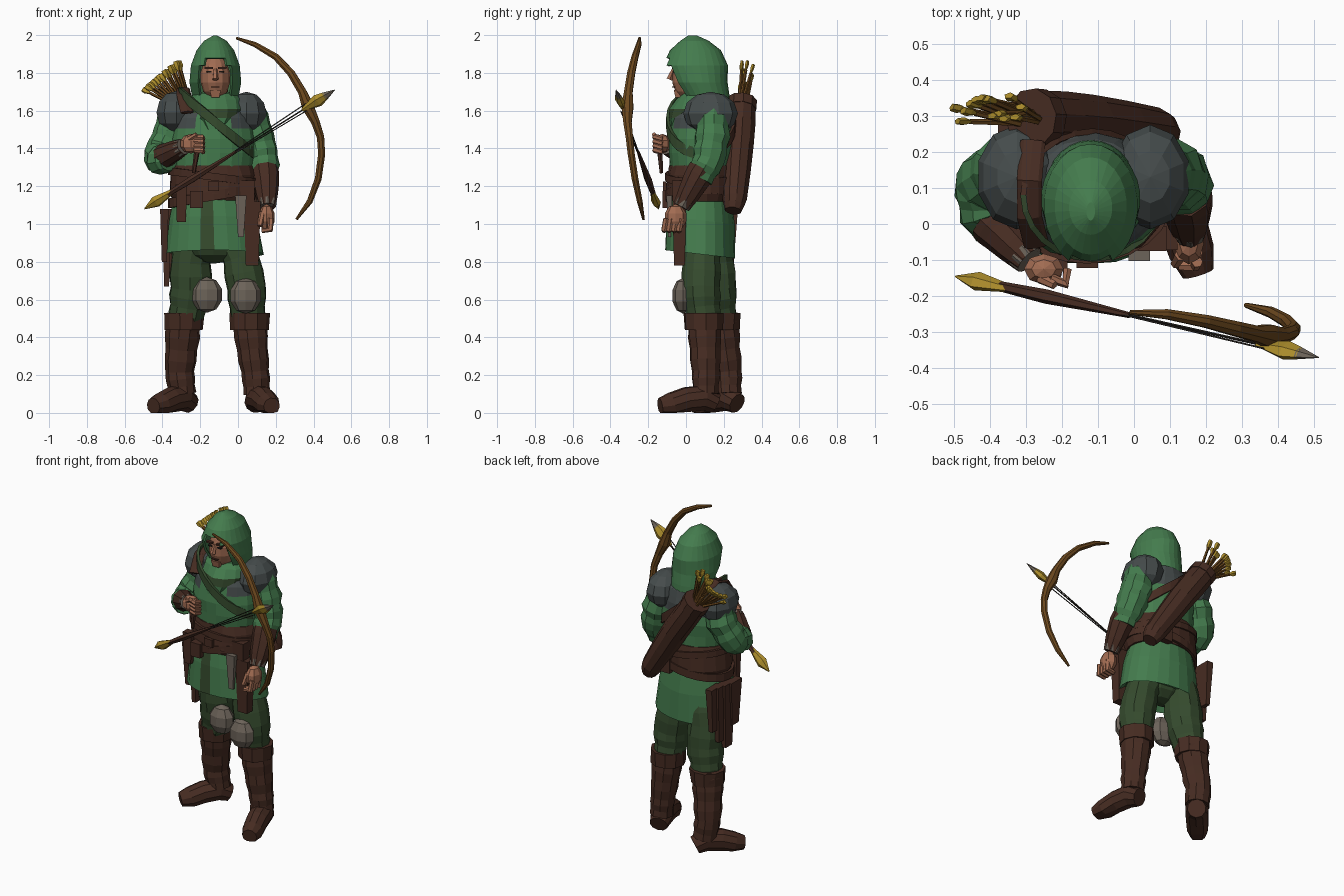
import bpy, bmesh, math, random
from mathutils import Vector

random.seed(4)
if "Cube" in bpy.data.objects:
    bpy.data.objects.remove(bpy.data.objects["Cube"])


def material(name, r, g, b):
    m = bpy.data.materials.new(name)
    m.use_nodes = True
    m.diffuse_color = (r, g, b, 1)
    m.node_tree.nodes["Principled BSDF"].inputs["Base Color"].default_value = (r, g, b, 1)
    return m


GREEN = material("green cloth", .058, .2, .075)
MOSS = material("moss cloth", .036, .07, .027)
BROWN = material("brown leather", .062, .025, .016)
SLATE = material("slate leather", .06, .072, .072)
STONE = material("knee grey", .15, .125, .1)
SKIN = material("skin", .36, .15, .085)
WOOD = material("bow wood", .15, .065, .013)
GOLD = material("gold", .42, .27, .025)
DARK = material("dark", .02, .016, .013)


def finish(name, bm, *mats):
    bmesh.ops.recalc_face_normals(bm, faces=bm.faces)
    me = bpy.data.meshes.new(name)
    bm.to_mesh(me)
    bm.free()
    for m in mats:
        me.materials.append(m)
    ob = bpy.data.objects.new(name, me)
    bpy.context.collection.objects.link(ob)
    return ob


def skin_rings(bm, rings, caps=True):
    for a, b in zip(rings, rings[1:]):
        for i in range(len(a)):
            j = (i + 1) % len(a)
            bm.faces.new((a[i], a[j], b[j], b[i]))
    if caps:
        bm.faces.new(rings[0])
        bm.faces.new(rings[-1])


def subdivide(keys, steps):
    out = []
    for a, b in zip(keys, keys[1:]):
        out += [[p + (q - p) * k / steps for p, q in zip(a, b)] for k in range(steps)]
    return out + [list(keys[-1])]


def tube(name, keys, mat, sides=8, steps=1, wob=0.0, flat=1.0):
    """Round limb along keys of x, y, z, radius; wob adds cloth folds."""
    keys = subdivide(keys, steps)
    pts = [Vector(k[:3]) for k in keys]
    bm, rings = bmesh.new(), []
    side = Vector((1, .1, 0))
    for n, (p, k) in enumerate(zip(pts, keys)):
        d = (pts[min(n + 1, len(pts) - 1)] - pts[max(n - 1, 0)]).normalized()
        side = (side - d * side.dot(d)).normalized()
        up = d.cross(side)
        fold = 1 + wob * (1 if n % 2 else -1)
        ring = []
        for i in range(sides):
            t = math.tau * i / sides
            r = k[3] * fold * (1 + random.uniform(-wob, wob))
            v = p + side * math.cos(t) * r + up * math.sin(t) * r * flat
            v.z = max(v.z, 0)
            ring.append(bm.verts.new(v))
        rings.append(ring)
    skin_rings(bm, rings)
    return finish(name, bm, mat)


def loft(name, keys, *mats, sides=16, wob=0.0, shear=0.0, steps=1):
    """Stacked ellipses, keys of z, x, y, x radius, y radius."""
    bm, rings = bmesh.new(), []
    for z, x, y, rx, ry in subdivide(keys, steps):
        ring = []
        for i in range(sides):
            t = math.tau * (i + .5) / sides
            w = 1 + random.uniform(-wob, wob)
            ring.append(bm.verts.new((x + rx * w * math.cos(t), y + ry * w * math.sin(t),
                                      z - shear * math.sin(t))))
        rings.append(ring)
    skin_rings(bm, rings)
    return finish(name, bm, *mats)


def ball(name, c, r, mat, seg=10):
    bm = bmesh.new()
    bmesh.ops.create_uvsphere(bm, u_segments=seg, v_segments=max(5, seg // 2 + 1), radius=1)
    for v in bm.verts:
        v.co = Vector(c) + Vector([a * b for a, b in zip(v.co, r)])
    return finish(name, bm, mat)


def box(name, c, s, mat, taper=1.0):
    bm = bmesh.new()
    bmesh.ops.create_cube(bm, size=1)
    for v in bm.verts:
        k = taper if v.co.z < 0 else 1
        v.co = Vector(c) + Vector((v.co.x * s[0] * k, v.co.y * s[1] * k, v.co.z * s[2]))
    return finish(name, bm, mat)


def band(name, c, rx, ry, h, slope, *mats):
    """Flat strap around the body, tilted along x."""
    bm, rings = bmesh.new(), []
    for dz in (-h / 2, h / 2):
        rings.append([bm.verts.new((c[0] + rx * math.cos(t), c[1] + ry * math.sin(t),
                                    c[2] + dz - slope * math.cos(t)))
                      for t in [math.tau * i / 24 for i in range(24)]])
    skin_rings(bm, rings, False)
    ob = finish(name, bm, *mats)
    ob.modifiers.new("thickness", "SOLIDIFY").thickness = .016
    return ob


def paint(ob, rule, slot=1):
    for p in ob.data.polygons:
        if rule(p.center):
            p.material_index = slot


# Torso with a slate yoke over the shoulders and upper back
torso = loft("torso", [(1.1, -.13, .08, .2, .155), (1.3, -.13, .08, .21, .165),
                       (1.45, -.13, .08, .22, .175), (1.56, -.13, .09, .2, .165),
                       (1.64, -.125, .1, .15, .135), (1.7, -.125, .1, .08, .08)],
             GREEN, SLATE, sides=20, wob=.02, steps=2)
paint(torso, lambda c: c.z > 1.52 and (c.y > .13 or abs(c.x + .125) > .1))

# Tunic skirt with a darker front opening
skirt = loft("tunic_skirt", [(1.16, -.135, .08, .2, .16), (1.02, -.13, .077, .235, .18),
                             (.84, -.125, .075, .262, .187), (.87, -.125, .075, .22, .16)],
             GREEN, MOSS, sides=22, wob=.015, shear=.022)
paint(skirt, lambda c: c.y < 0 and abs(c.x + .165) < .05)
ball("hips", (-.13, .1, .91), (.19, .12, .12), MOSS, 12)

# Belt, sash and straps
loft("waist_sash", [(1.12, -.13, .08, .215, .17), (1.16, -.13, .08, .235, .185),
                    (1.26, -.13, .08, .23, .18), (1.31, -.13, .08, .212, .17)],
     BROWN, sides=18, wob=.025)
band("upper_belt", (-.13, .08, 1.25), .24, .19, .04, .03, BROWN)
band("lower_belt", (-.13, .08, 1.15), .24, .188, .05, -.04, BROWN)
strap = band("chest_strap", (-.115, .08, 1.535), .2, .185, .06, .16, MOSS, BROWN)
paint(strap, lambda c: c.y > .06)
tube("shoulder_strap", [(-.27, -.06, 1.59, .035), (-.29, .02, 1.68, .035), (-.29, .12, 1.715, .035),
                        (-.28, .23, 1.67, .035)], BROWN, 8, 1, 0, .3)
box("buckle", (-.13, -.112, 1.2), (.06, .02, .05), BROWN)
box("right_pouch", (-.3, -.07, 1.11), (.06, .05, .2), BROWN, .8)
box("belt_pouch", (-.22, -.1, 1.13), (.07, .05, .09), BROWN)
box("left_pouch", (.05, -.04, 1.17), (.08, .07, .12), BROWN, .9)
box("back_pouch", (-.02, .25, 1.16), (.1, .04, .1), BROWN)
box("left_holster", (.075, -.035, .95), (.09, .075, .34), BROWN, .75)
box("dagger", (.015, -.088, 1.04), (.06, .03, .22), STONE, .5)
for i, (y, low) in enumerate([(.07, .8), (.12, .67), (.17, .72), (.22, .8)]):
    box(f"hip_flap_{i}", (-.39 + i * .012, y, (1.08 + low) / 2), (.045, .11, 1.08 - low), BROWN, .6)

# Legs, knee pads and boots
LEGS = {
    "right": ([(-.22, .13, .96, .1), (-.25, .145, .8, .112), (-.25, .16, .66, .112),
               (-.265, .17, .56, .1), (-.28, .18, .48, .085)],
              [(-.285, .185, .52, .1), (-.295, .195, .4, .09), (-.31, .22, .22, .078), (-.295, .225, .1, .072)],
              (-.165, .07, .625), (-.28, .24), (-.43, .07)),
    "left": ([(-.05, .1, .96, .09), (.015, .085, .82, .1), (.045, .08, .66, .108),
              (.05, .085, .56, .098), (.055, .1, .48, .085)],
             [(.06, .095, .52, .097), (.07, .1, .4, .088), (.09, .105, .22, .075), (.1, .105, .1, .07)],
             (.04, -.015, .62), (.1, .115), (.17, -.11)),
}
for side, (leg, boot, pad, heel, toe) in LEGS.items():
    tube(side + "_trouser", leg, MOSS, 11, 2, .03)
    tube(side + "_boot", boot, BROWN, 10, 3, .03)
    tube(side + "_boot_cuff", [(*boot[0][:2], .53, .112), (*boot[0][:2], .44, .097)], BROWN, 10, 1, .04)
    ball(side + "_knee_pad", pad, (.085, .06, .095), STONE, 8)

    def along(t):
        return [a + (b - a) * t for a, b in zip(heel, toe)]
    tube(side + "_foot", [(*along(-.18), .05, .055), (*along(.1), .08, .07), (*along(.5), .07, .068),
                          (*along(.85), .045, .064), (*along(1.12), .035, .045)], BROWN, 10)

# Arms, shoulder pads and bracers
ARMS = {
    "right": ([(-.33, .14, 1.61, .085), (-.36, .15, 1.48, .09), (-.415, .11, 1.36, .088),
               (-.405, .03, 1.34, .08), (-.37, -.01, 1.345, .068)],
              [(-.4, .01, 1.355, .066), (-.37, -.02, 1.37, .062), (-.29, -.1, 1.41, .045)],
              (-.325, .13, 1.59)),
    "left": ([(.06, .14, 1.61, .085), (.1, .14, 1.46, .093), (.13, .12, 1.34, .088), (.14, .07, 1.24, .072)],
             [(.14, .085, 1.29, .076), (.148, .045, 1.22, .072), (.155, -.025, 1.09, .046)],
             (.045, .13, 1.585)),
}
for side, (sleeve, bracer, pad) in ARMS.items():
    tube(side + "_sleeve", sleeve, GREEN, 10, 3, .04)
    tube(side + "_bracer", bracer, BROWN, 9, 2, .02)
    ball(side + "_shoulder_pad", pad, (.112, .145, .115), SLATE, 10)
    tube(side + "_wrist_wrap", subdivide(bracer[-2:], 4)[3:], STONE, 8)

# Hands with curled fingers
ball("right_palm", (-.25, -.125, 1.425), (.058, .045, .052), SKIN, 8)
ball("left_palm", (.152, -.055, 1.035), (.044, .06, .07), SKIN, 8)
for i in range(4):
    z = 1.46 - i * .023
    tube(f"right_finger_{i}", [(-.23, -.15, z, .015), (-.19, -.165, z, .016), (-.185, -.125, z - .01, .013)], SKIN, 6)
    y = -.105 + i * .026
    tube(f"left_finger_{i}", [(.175, y, 1.03, .016), (.17, y - .01, .97, .017), (.125, y - .01, .965, .014)], SKIN, 6)
tube("right_thumb", [(-.26, -.15, 1.45, .016), (-.22, -.17, 1.475, .012)], SKIN, 6)
tube("left_thumb", [(.13, -.085, 1.06, .018), (.115, -.11, .99, .014)], SKIN, 6)
tube("right_grip_cord", [(-.215, -.14, 1.4, .016), (-.235, -.13, 1.27, .01)], BROWN, 6)

# Head and face
tube("neck", [(-.12, .08, 1.6, .07), (-.12, .05, 1.74, .065)], SKIN)
ball("face", (-.12, .015, 1.775), (.08, .09, .12), SKIN, 12)
tube("nose", [(-.12, -.065, 1.82, .01), (-.12, -.088, 1.765, .017)], SKIN, 5)
box("mouth", (-.12, -.064, 1.725), (.045, .02, .006), BROWN)
box("chin", (-.12, -.035, 1.69), (.06, .06, .04), SKIN, .7)
for s in (-1, 1):
    box("eye", (-.12 + s * .033, -.062, 1.805), (.025, .02, .008), DARK)
    box("brow", (-.12 + s * .036, -.063, 1.825), (.045, .022, .01), BROWN)

# Hood with a pointed face opening
hood = loft("hood", [(1.6, -.12, .11, .125, .125), (1.68, -.12, .1, .125, .13), (1.75, -.12, .07, .138, .15),
                     (1.84, -.12, .05, .13, .172), (1.92, -.12, .05, .1, .135), (1.97, -.12, .045, .06, .075),
                     (1.997, -.12, .035, .012, .025)], GREEN, sides=26, steps=2)
bm = bmesh.new()
bm.from_mesh(hood.data)
centres = [(f, f.calc_center_median()) for f in bm.faces]
gap = [f for f, c in centres if c.y < .02 and 1.63 < c.z < 1.875
       and abs(c.x + .12) < min(.088, .03 + (1.89 - c.z) * .9)]
bmesh.ops.delete(bm, geom=gap, context="FACES")
bm.to_mesh(hood.data)
bm.free()
hood.modifiers.new("thickness", "SOLIDIFY").thickness = .014
scarf = loft("scarf", [(1.5, -.12, .06, .08, .155), (1.56, -.12, .07, .14, .165), (1.61, -.12, .07, .15, .15),
                       (1.66, -.12, .075, .135, .125), (1.69, -.12, .08, .11, .1)],
             GREEN, MOSS, sides=14, wob=.06)
paint(scarf, lambda c: c.y < .05 and 1.58 < c.z < 1.63)

# Quiver with a fan of arrows
tube("quiver", [(.09, .25, 1.07, .045), (.06, .258, 1.13, .066), (-.12, .28, 1.41, .08), (-.28, .293, 1.64, .08)],
     BROWN, 10, 2, .015)
tube("quiver_rim", [(-.255, .291, 1.605, .083), (-.285, .293, 1.65, .084)], BROWN, 10)
for i in range(13):
    t = i / 12
    base = Vector((-.32 + .07 * t, random.uniform(.27, .32), 1.62))
    tip = Vector((-.505 + .19 * t, random.uniform(.28, .36), 1.72 + .155 * t + random.uniform(-.015, .005)))
    p, q = base.lerp(tip, .8), base.lerp(tip, .9)
    tube(f"quiver_arrow_{i}", [(*base, .009), (*p, .008)], WOOD, 5)
    tube(f"quiver_fletching_{i}", [(*p, .008), (*q, .018), (*tip, .015)], GOLD, 5, flat=.6)

# Bow
tube("bow", [(-.01, -.245, 1.985, .007), (.09, -.25, 1.95, .015), (.2, -.27, 1.885, .019), (.28, -.29, 1.8, .022),
             (.34, -.305, 1.7, .024), (.37, -.31, 1.62, .034), (.41, -.31, 1.54, .024), (.437, -.3, 1.46, .021),
             (.443, -.29, 1.37, .02), (.425, -.27, 1.24, .019), (.38, -.245, 1.12, .016), (.31, -.225, 1.025, .007)],
     WOOD, 8)

# Nocked arrow and its cords
nock, point = Vector((-.495, -.145, 1.08)), Vector((.512, -.37, 1.71))


def on_arrow(t, r):
    return (*nock.lerp(point, t), r)


tube("arrow_shaft", [on_arrow(.1, .013), on_arrow(.25, .02), on_arrow(.48, .008)], BROWN, 6)
tube("arrow_front_shaft", [on_arrow(.46, .004), on_arrow(.9, .004)], DARK, 5)
tube("arrow_fletching", [on_arrow(0, .003), on_arrow(.06, .034), on_arrow(.15, .014)], GOLD, 6, flat=.7)
tube("arrow_head", [on_arrow(.83, .01), on_arrow(.91, .038), on_arrow(.95, .024)], GOLD, 6, flat=.6)
tube("arrow_point", [on_arrow(.945, .026), on_arrow(1, .002)], STONE, 6, flat=.6)
for dz in (-.022, .018):
    tube("bow_cord", [on_arrow(.3, .003), (.36, -.345, 1.62 + dz, .003)], DARK, 4)
